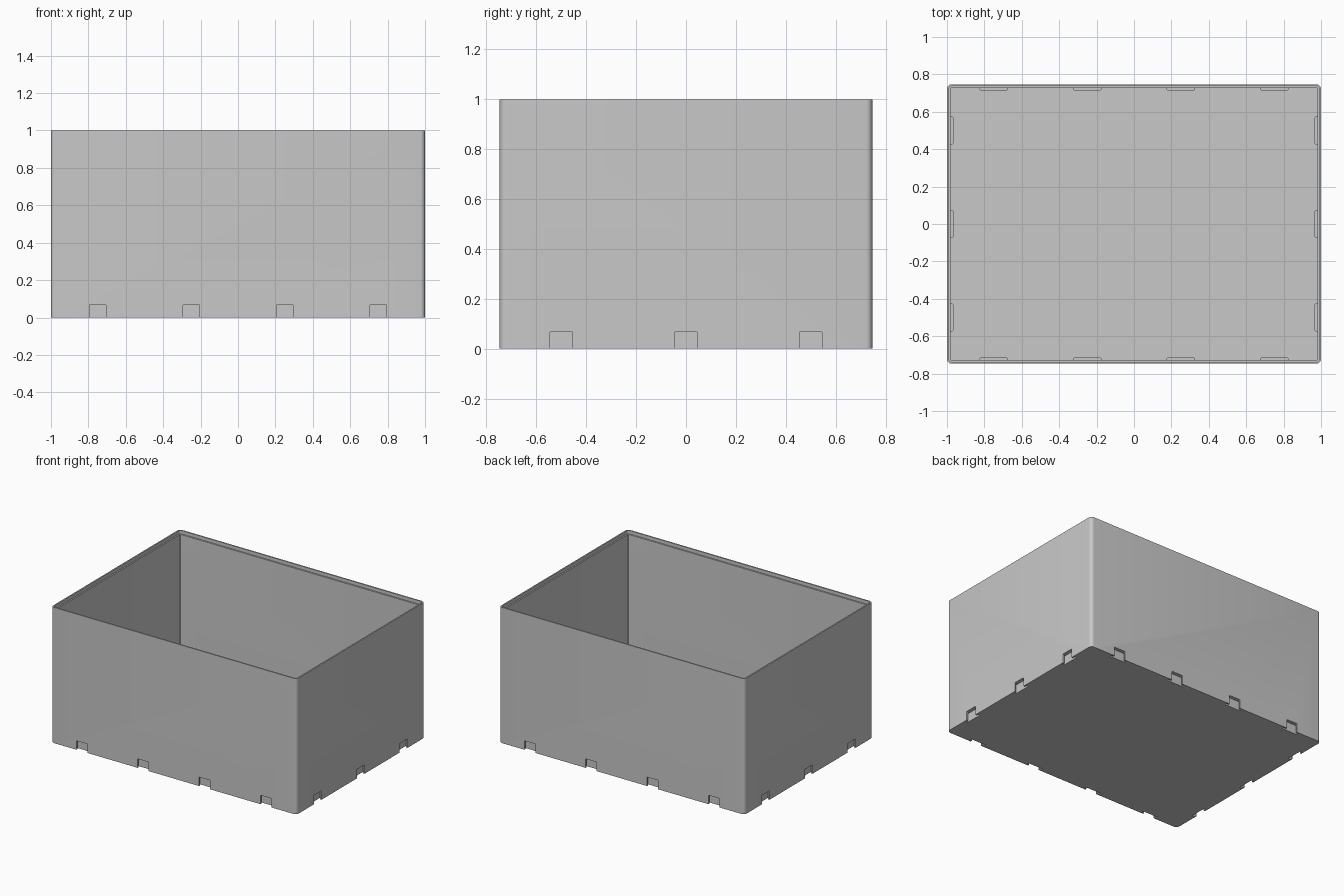
import bpy, bmesh, math
from mathutils import Matrix, Vector

cube = bpy.data.objects.get("Cube")
if cube:
    bpy.data.objects.remove(cube, do_unlink=True)

HX, HY, H = 1.0, 0.747, 1.0      # half length, half width, height
RADIUS = 0.025                   # outer corner radius
STEP, WALL, FLOOR = 0.01, 0.02, 0.02

grey = bpy.data.materials.new("grey plastic")
grey.use_nodes = True
grey.diffuse_color = (0.58, 0.58, 0.58, 1)
grey.node_tree.nodes["Principled BSDF"].inputs["Base Color"].default_value = grey.diffuse_color


def add_object(name, bm):
    bmesh.ops.recalc_face_normals(bm, faces=bm.faces)
    mesh = bpy.data.meshes.new(name)
    bm.to_mesh(mesh)
    bm.free()
    mesh.materials.append(grey)
    obj = bpy.data.objects.new(name, mesh)
    bpy.context.collection.objects.link(obj)
    return obj


def rounded_ring(bm, inset, z, segments=6):
    """Rounded rectangle, set in from the outside of the box."""
    r = max(RADIUS - inset, 0.004)
    ring = []
    for i, (sx, sy) in enumerate([(1, 1), (-1, 1), (-1, -1), (1, -1)]):
        cx, cy = sx * (HX - inset - r), sy * (HY - inset - r)
        for k in range(segments + 1):
            a = math.pi / 2 * (i + k / segments)
            ring.append(bm.verts.new((cx + r * math.cos(a), cy + r * math.sin(a), z)))
    return ring


def add_prism(bm, outline, z0, z1, matrix):
    """Upright prism on a flat outline, placed by a matrix."""
    rings = [[bm.verts.new(matrix @ Vector((x, y, z))) for x, y in outline] for z in (z0, z1)]
    bm.faces.new(rings[0])
    bm.faces.new(rings[1])
    for i in range(len(outline)):
        j = (i + 1) % len(outline)
        bm.faces.new((rings[0][i], rings[0][j], rings[1][j], rings[1][i]))


def mirrored(half):
    return half + [(-x, y) for x, y in reversed(half)]


# Open box with a stepped rim
bm = bmesh.new()
levels = [(0, 0), (0, H), (STEP, H), (STEP, H - 0.025), (WALL, H - 0.025), (WALL, FLOOR)]
rings = [rounded_ring(bm, inset, z) for inset, z in levels]
for a, b in zip(rings, rings[1:]):
    for i in range(len(a)):
        j = (i + 1) % len(a)
        bm.faces.new((a[i], a[j], b[j], b[i]))
bm.faces.new(rings[0])
bm.faces.new(rings[-1])
box = add_object("storage_box", bm)

# Clip positions around the base: local x along the wall, local y inwards
places = []
for x in (-0.75, -0.25, 0.25, 0.75):
    places.append(Matrix.Translation((x, -HY, 0)))
    places.append(Matrix.Translation((x, HY, 0)) @ Matrix.Rotation(math.pi, 4, "Z"))
for y in (-0.5, 0, 0.5):
    places.append(Matrix.Translation((HX, y, 0)) @ Matrix.Rotation(math.pi / 2, 4, "Z"))
    places.append(Matrix.Translation((-HX, y, 0)) @ Matrix.Rotation(-math.pi / 2, 4, "Z"))

# Raised pockets inside the walls, and T-shaped slots cut through from outside
pocket = mirrored([(0.075, 0.012), (0.075, 0.028), (0.067, 0.036)])
slot = mirrored([(0.045, -0.02), (0.045, 0.011), (0.063, 0.011), (0.063, 0.026)])
pockets, slots = bmesh.new(), bmesh.new()
for m in places:
    add_prism(pockets, pocket, 0.008, 0.078, m)
    add_prism(slots, slot, -0.05, 0.066, m)

bpy.context.view_layer.objects.active = box
for name, part, op in (("clip_pockets", pockets, "UNION"), ("clip_slots", slots, "DIFFERENCE")):
    helper = add_object(name, part)
    helper.hide_render = True
    mod = box.modifiers.new(name, "BOOLEAN")
    mod.operation, mod.object, mod.solver = op, helper, "EXACT"
    bpy.ops.object.modifier_apply(modifier=mod.name)
    bpy.data.objects.remove(helper, do_unlink=True)

# Smooth rounded corners, sharp edges elsewhere
bpy.ops.object.select_all(action="DESELECT")
box.select_set(True)
bpy.ops.object.shade_smooth_by_angle(angle=math.radians(30))
